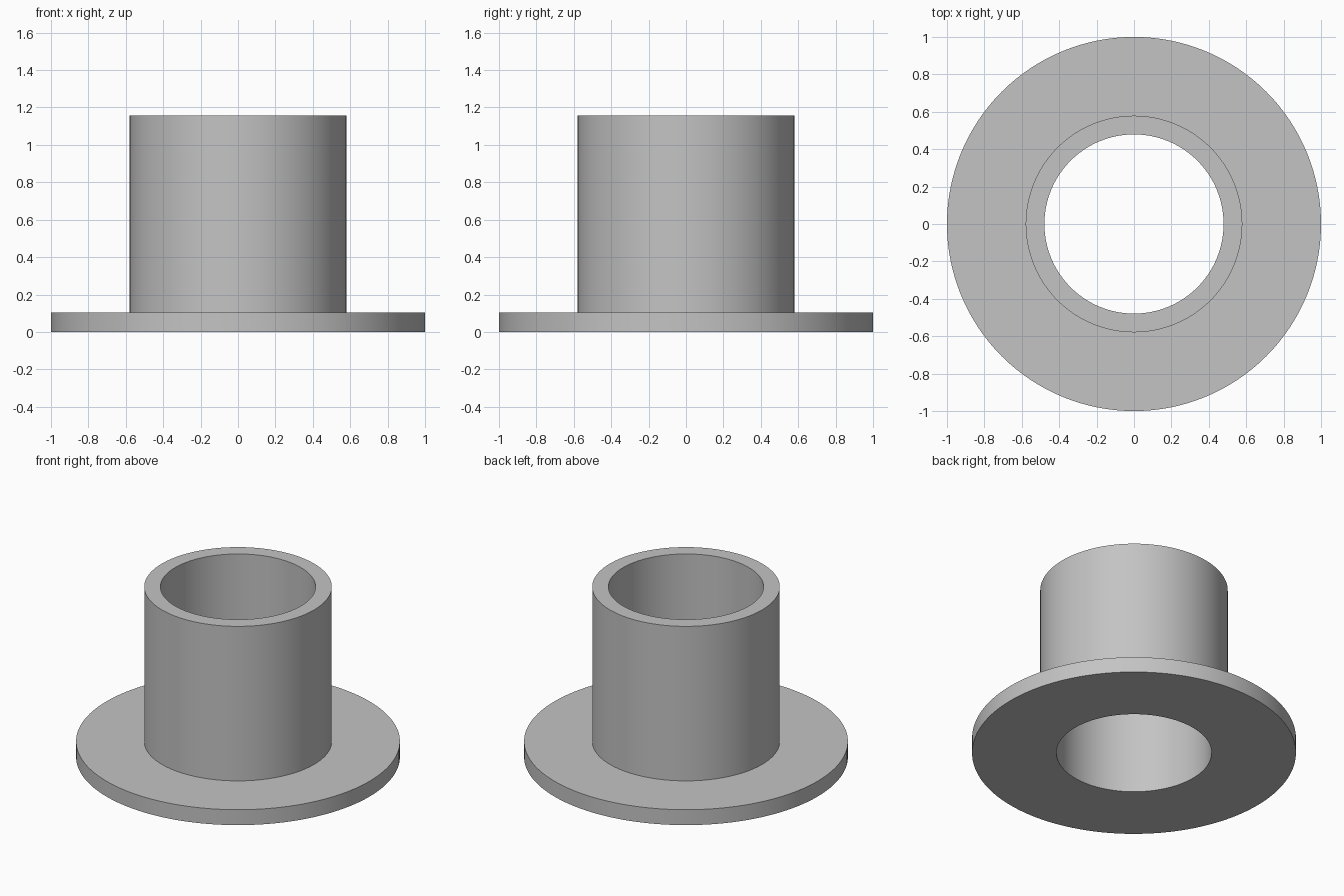
import bpy, bmesh, math

cube = bpy.data.objects.get("Cube")
if cube:
    bpy.data.objects.remove(cube, do_unlink=True)

SEGMENTS = 128
BORE, SLEEVE, FLANGE = 0.479, 0.579, 1.0
FLANGE_TOP, HEIGHT = 0.105, 1.158

# Plain grey material
grey = bpy.data.materials.new("plain_grey")
grey.use_nodes = True
colour = (0.55, 0.55, 0.55, 1)
grey.diffuse_color = colour
grey.node_tree.nodes["Principled BSDF"].inputs["Base Color"].default_value = colour

# Flanged sleeve: closed L-shaped section spun around the vertical axis
profile = [(BORE, 0), (FLANGE, 0), (FLANGE, FLANGE_TOP),
           (SLEEVE, FLANGE_TOP), (SLEEVE, HEIGHT), (BORE, HEIGHT)]
bm = bmesh.new()
verts = [bm.verts.new((r, 0, z)) for r, z in profile]
edges = [bm.edges.new((v, verts[(i + 1) % len(verts)])) for i, v in enumerate(verts)]
bmesh.ops.spin(bm, geom=verts + edges, cent=(0, 0, 0), axis=(0, 0, 1),
               angle=math.tau, steps=SEGMENTS, use_merge=True)
bmesh.ops.remove_doubles(bm, verts=bm.verts[:], dist=1e-4)
bmesh.ops.recalc_face_normals(bm, faces=bm.faces[:])
mesh = bpy.data.meshes.new("flanged_sleeve")
bm.to_mesh(mesh)
bm.free()
mesh.materials.append(grey)
sleeve = bpy.data.objects.new("flanged_sleeve", mesh)
bpy.context.collection.objects.link(sleeve)

# Smooth round walls with crisp rims
bpy.ops.object.select_all(action="DESELECT")
sleeve.select_set(True)
bpy.context.view_layer.objects.active = sleeve
bpy.ops.object.shade_smooth_by_angle(angle=math.radians(30))
